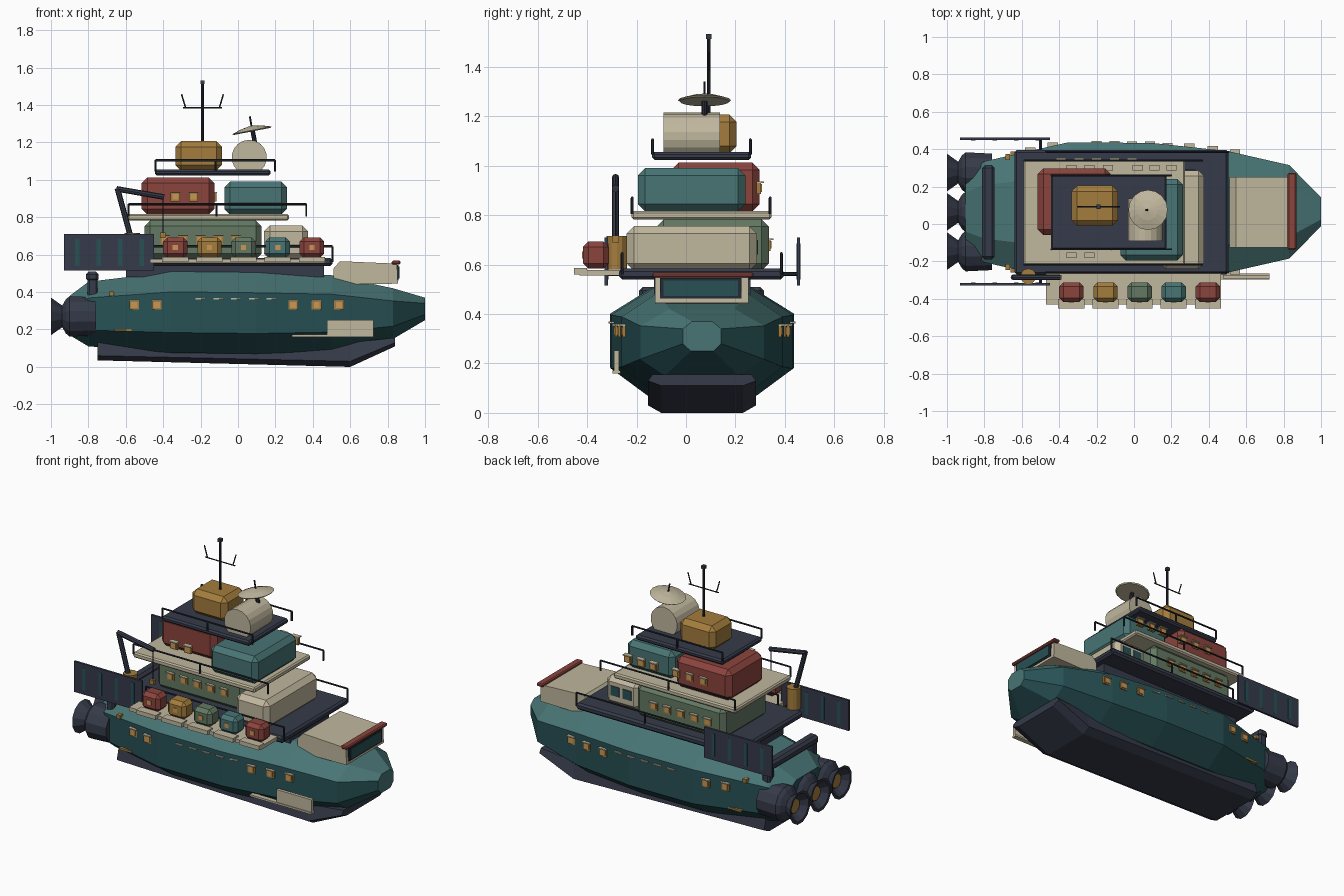
import bpy, bmesh, math
from mathutils import Vector, Matrix

if "Cube" in bpy.data.objects:
    bpy.data.objects.remove(bpy.data.objects["Cube"])

CY = 0.065  # hull centreline in y


def material(name, rgb):
    m = bpy.data.materials.new(name)
    m.diffuse_color = (*rgb, 1)
    m.use_nodes = True
    m.node_tree.nodes["Principled BSDF"].inputs["Base Color"].default_value = m.diffuse_color
    return m


TEAL = material("teal", (0.065, 0.175, 0.175))
DEEP = material("deep teal", (0.020, 0.082, 0.090))
CREAM = material("cream", (0.53, 0.475, 0.34))
NAVY = material("navy grey", (0.036, 0.043, 0.067))
STEEL = material("dark steel", (0.018, 0.023, 0.034))
RED = material("brick red", (0.26, 0.058, 0.048))
OCHRE = material("ochre", (0.37, 0.205, 0.047))
SAGE = material("sage green", (0.125, 0.19, 0.125))
AMBER = material("amber", (0.60, 0.31, 0.09))


def finish(name, bm, *mats):
    bmesh.ops.recalc_face_normals(bm, faces=bm.faces)
    me = bpy.data.meshes.new(name)
    bm.to_mesh(me)
    bm.free()
    for m in mats:
        me.materials.append(m)
    ob = bpy.data.objects.new(name, me)
    bpy.context.collection.objects.link(ob)
    return ob


def add_box(bm, x0, x1, y0, y1, z0, z1):
    mat = Matrix.Translation(((x0 + x1) / 2, (y0 + y1) / 2, (z0 + z1) / 2)) @ \
        Matrix.Diagonal((x1 - x0, y1 - y0, z1 - z0, 1))
    bmesh.ops.create_cube(bm, size=1, matrix=mat)


def box(name, xs, ys, zs, mat, bevel=0):
    bm = bmesh.new()
    add_box(bm, *xs, *ys, *zs)
    ob = finish(name, bm, mat)
    if bevel:
        b = ob.modifiers.new("chamfer", 'BEVEL')
        b.width, b.segments = bevel, 1
    return ob


def loft(name, rings, *mats):
    bm = bmesh.new()
    vs = [[bm.verts.new(p) for p in r] for r in rings]
    n = len(rings[0])
    for a, b in zip(vs, vs[1:]):
        for i in range(n):
            j = (i + 1) % n
            bm.faces.new((a[i], a[j], b[j], b[i]))
    bm.faces.new(vs[0])
    bm.faces.new(vs[-1])
    return finish(name, bm, *mats)


def tubes(name, segments, r, mat, sides=6):
    bm = bmesh.new()
    for p, q in segments:
        p, q = Vector(p), Vector(q)
        d = q - p
        m = Matrix.Translation((p + q) / 2) @ d.to_track_quat('Z', 'Y').to_matrix().to_4x4()
        bmesh.ops.create_cone(bm, cap_ends=True, segments=sides, radius1=r, radius2=r,
                              depth=d.length, matrix=m)
    return finish(name, bm, mat)


def railing(name, x0, x1, xm, ys, z0, z1):
    seg = []
    for y in ys:
        seg.append(((x0, y, z1), (x1, y, z1)))
        seg += [((x, y, z0), (x, y, z1)) for x in (x0, xm, x1)]
    tubes(name, seg, 0.006, STEEL)


# --- hull: octagonal sections (x, half width, bottom, top)
HULL = [(-0.90, 0.20, 0.17, 0.38), (-0.80, 0.27, 0.11, 0.455), (-0.35, 0.372, 0.075, 0.51),
        (0.10, 0.368, 0.07, 0.505), (0.50, 0.325, 0.085, 0.49), (0.83, 0.25, 0.15, 0.42),
        (1.0, 0.077, 0.25, 0.37)]


def half_width(x):
    for a, b in zip(HULL, HULL[1:]):
        if a[0] <= x <= b[0]:
            return a[1] + (b[1] - a[1]) * (x - a[0]) / (b[0] - a[0])


def hull_ring(x, w, lo, hi):
    h = hi - lo
    half = [(0.60 * w, lo), (w, lo + 0.25 * h), (w, lo + 0.75 * h), (0.53 * w, hi)]
    return [(x, CY + y, z) for y, z in half] + [(x, CY - y, z) for y, z in reversed(half)]


hull = loft("hull", [hull_ring(*s) for s in HULL], TEAL, DEEP)
for f in hull.data.polygons:  # darker paint on the sides and underside
    f.material_index = 0 if f.normal.z > 0.25 or f.normal.x > 0.95 else 1

# --- keel
KEEL = [(-0.75, 0.035, 0.06, 0.13), (0.60, 0.0, 0.03, 0.13), (0.84, 0.11, 0.13, 0.156)]
loft("keel", [[(x, CY + s * w, z) for s, w, z in
               ((-1, 0.165, a), (1, 0.165, a), (1, 0.218, b), (1, 0.20, c), (-1, 0.20, c), (-1, 0.218, b))]
              for x, a, b, c in KEEL], NAVY)

# --- engines
for i, y in enumerate((0.275, CY, -0.145)):
    prof = [(-0.76, 0.105), (-0.90, 0.112), (-0.92, 0.095), (-0.94, 0.06), (-1.0, 0.104),
            (-0.998, 0.088), (-0.955, 0.05)]
    ang = [math.tau * (k + 0.5) / 12 for k in range(12)]
    loft(f"engine_{i}", [[(x, y + r * math.cos(a), 0.27 + r * math.sin(a)) for a in ang]
                         for x, r in prof], NAVY)
    tubes(f"engine_core_{i}", [((-0.965, y, 0.27), (-0.95, y, 0.27))], 0.045, OCHRE, 10)

# --- stern gantry
box("gantry_beam", (-0.812, -0.745), (-0.19, 0.315), (0.455, 0.51), NAVY, 0.015)
for i, y in enumerate((-0.155, 0.28)):
    box(f"gantry_leg_{i}", (-0.805, -0.75), (y - 0.03, y + 0.03), (0.34, 0.48), NAVY, 0.01)


# --- windows: amber pane with ochre frame and small awning
def windows(name, items, size=0.04, awning=CREAM):
    pane, frame, hood = bmesh.new(), bmesh.new(), bmesh.new()
    h = size / 2
    for x, y, z, s in items:
        def slab(bm, hx, za, zb, depth):
            ya, yb = sorted((y - s * 0.012, y + s * depth))
            add_box(bm, x - hx, x + hx, ya, yb, za, zb)
        slab(frame, h + 0.006, z - h - 0.006, z + h, 0.006)
        slab(pane, h - 0.003, z - h + 0.003, z + h - 0.004, 0.010)
        slab(hood, h + 0.008, z + h, z + h + 0.007, 0.018)
    finish(name + "_frames", frame, OCHRE)
    finish(name + "_panes", pane, AMBER)
    finish(name + "_awnings", hood, awning)


def hull_y(x, s, out=0.0):
    return CY + s * (half_width(x) + out)


windows("hull_window", [(x, hull_y(x, s), 0.332, s) for s in (-1, 1)
                        for x in (-0.555, -0.435, 0.295, 0.42, 0.54)])
slots, bars = bmesh.new(), bmesh.new()
for s in (-1, 1):
    for k in range(5):
        x = -0.20 + 0.095 * k
        add_box(slots, x - 0.027, x + 0.027, hull_y(x, s, -0.008), hull_y(x, s, 0.008), 0.361, 0.369)
    for x, z, w, h in ((-0.615, 0.197, 0.045, 0.006), (-0.675, 0.39, 0.012, 0.012)):
        add_box(bars, x - w, x + w, hull_y(x, s, -0.02), hull_y(x, s, 0.012), z - h, z + h)
finish("hull_slots", slots, CREAM)
finish("hull_marker_lights", bars, OCHRE)

# --- boarding hatch on one side
box("hatch", (0.475, 0.725), (-0.292, -0.272), (0.165, 0.252), CREAM)
box("hatch_sill", (0.29, 0.725), (-0.297, -0.265), (0.16, 0.172), CREAM)

# --- bow cabin
CAB = [(0.51, 0.44), (0.51, 0.525), (0.545, 0.565), (0.85, 0.552), (0.855, 0.445)]
loft("bow_cabin", [[(x, y, z) for x, z in CAB] for y in (-0.125, 0.252)], CREAM)
box("bow_window_frame", (0.84, 0.859), (-0.105, 0.225), (0.462, 0.545), STEEL)
box("bow_window", (0.84, 0.863), (-0.09, 0.21), (0.472, 0.536), DEEP)
box("bow_visor", (0.822, 0.868), (-0.137, 0.273), (0.547, 0.568), RED, 0.006)

# --- decks and railings
box("deck_support", (-0.60, 0.46), (-0.13, 0.26), (0.48, 0.545), NAVY)
box("main_deck", (-0.64, 0.505), (-0.27, 0.395), (0.54, 0.583), NAVY, 0.012)
box("middle_deck", (-0.59, 0.272), (-0.22, 0.345), (0.783, 0.817), CREAM, 0.008)
box("top_deck", (-0.445, 0.175), (-0.137, 0.263), (1.023, 1.056), NAVY, 0.01)
railing("main_railing", -0.47, 0.505, 0.02, (-0.258, 0.386), 0.56, 0.645)
railing("middle_railing", -0.585, 0.365, -0.115, (-0.218, 0.34), 0.805, 0.87)
railing("top_railing", -0.44, 0.198, -0.12, (-0.135, 0.26), 1.045, 1.105)

# --- stacked modules
box("lower_module", (-0.50, 0.125), (-0.12, 0.335), (0.575, 0.783), SAGE, 0.03)
box("front_module", (0.14, 0.375), (-0.24, 0.287), (0.575, 0.755), CREAM, 0.03)
box("red_module", (-0.515, -0.125), (-0.06, 0.298), (0.815, 1.012), RED, 0.03)
box("teal_module", (-0.073, 0.262), (-0.195, 0.24), (0.815, 0.99), TEAL, 0.03)
box("top_module", (-0.335, -0.085), (-0.01, 0.205), (1.05, 1.207), OCHRE, 0.03)
tubes("storage_drum", [((0.06, -0.092, 1.12), (0.06, 0.137, 1.12))], 0.094, CREAM, 18)
for i, x in enumerate((0.215, 0.30)):
    box(f"front_module_window_{i}", (x - 0.03, x + 0.03), (0.28, 0.292), (0.64, 0.70), DEEP)
windows("lower_module_window", [(-0.39 + 0.095 * k, y, 0.68, s) for y, s in ((-0.12, -1), (0.335, 1))
                                for k in range(5)], 0.038)
windows("upper_module_window", [(x, 0.297, 0.91, 1) for x in (-0.335, -0.238, -0.14, 0.02, 0.11, 0.20)]
        + [(x, -0.165, 0.91, -1) for x in (-0.335, -0.238)], 0.038)

# --- escape pods on a side shelf
box("pod_shelf", (-0.47, 0.465), (-0.43, -0.265), (0.555, 0.578), CREAM)
for i, (x, m) in enumerate(zip((-0.335, -0.152, 0.03, 0.212, 0.395), (RED, OCHRE, SAGE, TEAL, RED))):
    box(f"pod_{i}", (x - 0.065, x + 0.065), (-0.417, -0.312), (0.583, 0.693), m, 0.022)
    box(f"pod_tray_{i}", (x - 0.07, x + 0.07), (-0.453, -0.40), (0.56, 0.587), CREAM)
    box(f"pod_light_{i}", (x - 0.014, x + 0.014), (-0.421, -0.41), (0.625, 0.653), AMBER)

# --- vertical side panels
for side, y in (("near", -0.322), ("far", 0.455)):
    box(f"{side}_panel", (-0.93, -0.45), (y - 0.007, y + 0.007), (0.515, 0.71), NAVY)
    bm = bmesh.new()
    for k in range(4):
        x = -0.86 + 0.115 * k
        add_box(bm, x - 0.012, x + 0.012, y - 0.008, y + 0.008, 0.54, 0.685)
    finish(f"{side}_panel_stripes", bm, DEEP)
    tubes(f"{side}_panel_strut", [((-0.5, y, 0.562), (-0.5, CY, 0.562))], 0.008, STEEL)

# --- crane
tubes("crane_base", [((-0.565, -0.28, 0.58), (-0.565, -0.28, 0.715))], 0.042, OCHRE, 12)
tubes("crane_arm", [((-0.575, -0.285, 0.70), (-0.645, -0.285, 0.955)),
                    ((-0.65, -0.285, 0.952), (-0.395, -0.285, 0.908))], 0.015, NAVY, 8)
tubes("crane_cable", [((-0.402, -0.285, 0.91), (-0.402, -0.285, 0.71))], 0.003, STEEL)
box("crane_hook", (-0.416, -0.388), (-0.298, -0.272), (0.69, 0.718), OCHRE)

# --- mast with crossbar
MX, MY = -0.19, 0.092
tubes("mast", [((MX, MY, 1.19), (MX, MY, 1.53))], 0.008, STEEL, 8)
box("mast_cap", (MX - 0.011, MX + 0.011), (MY - 0.011, MY + 0.011), (1.512, 1.532), NAVY)
seg = [((MX - 0.105, MY, 1.385), (MX + 0.105, MY, 1.385))]
seg += [((MX + s * 0.09, MY, 1.385), (MX + s * 0.112, MY, 1.458)) for s in (-1, 1)]
tubes("mast_crossbar", seg, 0.004, STEEL)

# --- tilted dish
tilt = Matrix.Translation((0.075, 0.075, 1.265)) @ Matrix.Rotation(math.radians(-11), 4, 'Y')
loft("dish", [[tilt @ Vector((r * math.cos(math.tau * k / 16), r * math.sin(math.tau * k / 16), z))
               for k in range(16)] for r, z in ((0.1, -0.006), (0.107, 0.0), (0.055, 0.016), (0.008, 0.024))],
     CREAM)
tubes("dish_stem", [((0.092, 0.075, 1.19), (0.077, 0.075, 1.27))], 0.012, STEEL, 8)
tubes("dish_feed", [((0.077, 0.075, 1.26), (0.063, 0.075, 1.34))], 0.005, STEEL)
